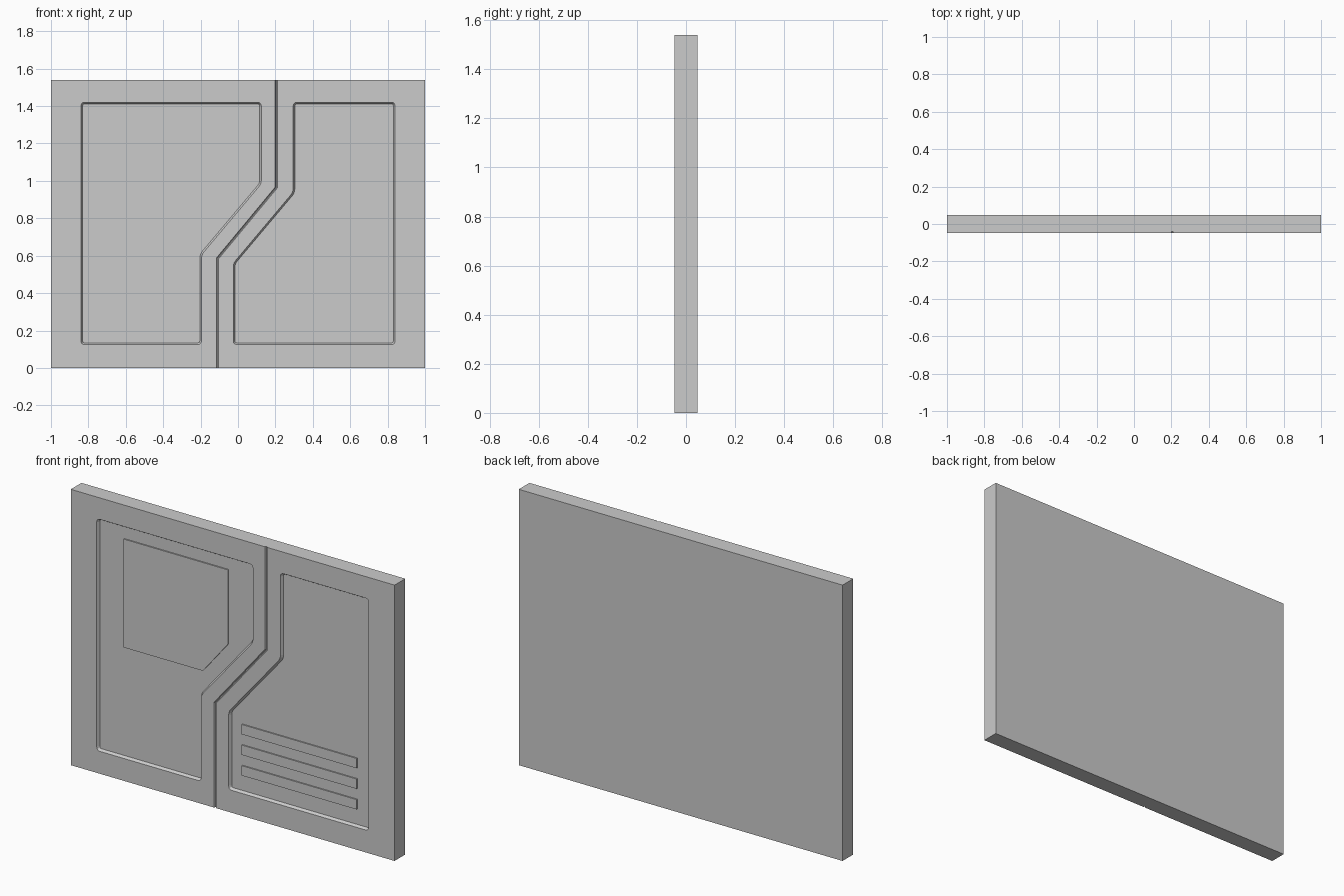
import bpy, bmesh
from mathutils import Vector

if "Cube" in bpy.data.objects:
    bpy.data.objects.remove(bpy.data.objects["Cube"])

FRONT = -0.047      # front face of the door
FLOOR = -0.032      # bottom of the recessed fields


def round_corners(pts, r, n=3):
    """Replace each corner of a 2D outline with a small curve."""
    out, pts = [], [Vector(p) for p in pts]
    for i, p in enumerate(pts):
        a = p + (pts[i - 1] - p).normalized() * r
        b = p + (pts[(i + 1) % len(pts)] - p).normalized() * r
        for k in range(n + 1):
            t = k / n
            out.append(a * (1 - t) ** 2 + p * 2 * t * (1 - t) + b * t * t)
    return out


def inset(pts, d):
    """Offset a counter-clockwise outline inwards by d."""
    out, pts = [], [Vector(p) for p in pts]
    for i, p in enumerate(pts):
        e1 = (p - pts[i - 1]).normalized()
        e2 = (pts[(i + 1) % len(pts)] - p).normalized()
        n1, n2 = Vector((-e1.y, e1.x)), Vector((-e2.y, e2.x))
        out.append(p + (n1 + n2) * d / (1 + n1.dot(n2)))
    return out


def loft(name, rings):
    """Solid through several outlines, each a (y, points in x-z) pair."""
    bm = bmesh.new()
    loops = [[bm.verts.new((p[0], y, p[1])) for p in pts] for y, pts in rings]
    for a, b in zip(loops, loops[1:]):
        for i in range(len(a)):
            j = (i + 1) % len(a)
            bm.faces.new((a[i], a[j], b[j], b[i]))
    bm.faces.new(loops[0])
    bm.faces.new(loops[-1])
    bmesh.ops.recalc_face_normals(bm, faces=bm.faces)
    me = bpy.data.meshes.new(name)
    bm.to_mesh(me)
    bm.free()
    ob = bpy.data.objects.new(name, me)
    bpy.context.collection.objects.link(ob)
    return ob


def box(x0, x1, z0, z1):
    return [(x0, z0), (x1, z0), (x1, z1), (x0, z1)]


def cut(target, cutter):
    mod = target.modifiers.new(cutter.name, 'BOOLEAN')
    mod.operation = 'DIFFERENCE'
    mod.solver = 'EXACT'
    mod.object = cutter
    bpy.context.view_layer.objects.active = target
    bpy.ops.object.modifier_apply(modifier=mod.name)
    bpy.data.objects.remove(cutter)


# Door slab
slab = box(-1, 1, 0, 1.54)
door = loft("door_slab", [(FRONT, slab), (0.047, slab)])

# Recessed fields with sloping edges and softened corners
left = [(-0.84, 0.125), (-0.195, 0.125), (-0.195, 0.605),
        (0.125, 0.985), (0.125, 1.42), (-0.84, 1.42)]
right = [(-0.025, 0.125), (0.84, 0.125), (0.84, 1.42),
         (0.295, 1.42), (0.295, 0.94), (-0.025, 0.56)]
for side, outline in (("left", left), ("right", right)):
    o = round_corners(outline, 0.02)
    cut(door, loft(side + "_field_cutter",
                   [(FRONT - 0.02, o), (FRONT, o), (FLOOR, inset(o, 0.009))]))

# Seam where the two leaves meet
seam = [(0.205, 1.6), (0.205, 0.965), (-0.11, 0.585), (-0.11, -0.06)]


def band(w):
    """Strip of half width w along the seam."""
    closed = seam + seam[::-1]
    sides = []
    for s in (-1, 1):
        row = []
        for i, p in enumerate(seam):
            p = Vector(p)
            e1 = (p - Vector(seam[i - 1])).normalized() if i else None
            e2 = (Vector(seam[i + 1]) - p).normalized() if i < 3 else e1
            e1 = e1 or e2
            n1, n2 = Vector((-e1.y, e1.x)), Vector((-e2.y, e2.x))
            row.append(p + (n1 + n2) * s * w / (1 + n1.dot(n2)))
        sides.append(row)
    return sides[0] + sides[1][::-1]


cut(door, loft("seam_cutter", [(FRONT - 0.02, band(0.006)),
                               (FRONT, band(0.006)), (FRONT + 0.008, band(0.002))]))

# Raised plate in the left field
plate = [(-0.68, 0.74), (-0.19, 0.74), (-0.035, 0.93), (-0.035, 1.345), (-0.68, 1.345)]
loft("raised_plate", [(FLOOR - 0.007, plate), (FLOOR + 0.005, plate)])

# Vent slats in the right field
for i in range(3):
    z = 0.22 + i * 0.115
    s = box(0.05, 0.76, z, z + 0.055)
    loft(f"vent_slat_{i + 1}", [(FLOOR - 0.007, s), (FLOOR + 0.005, s)])
